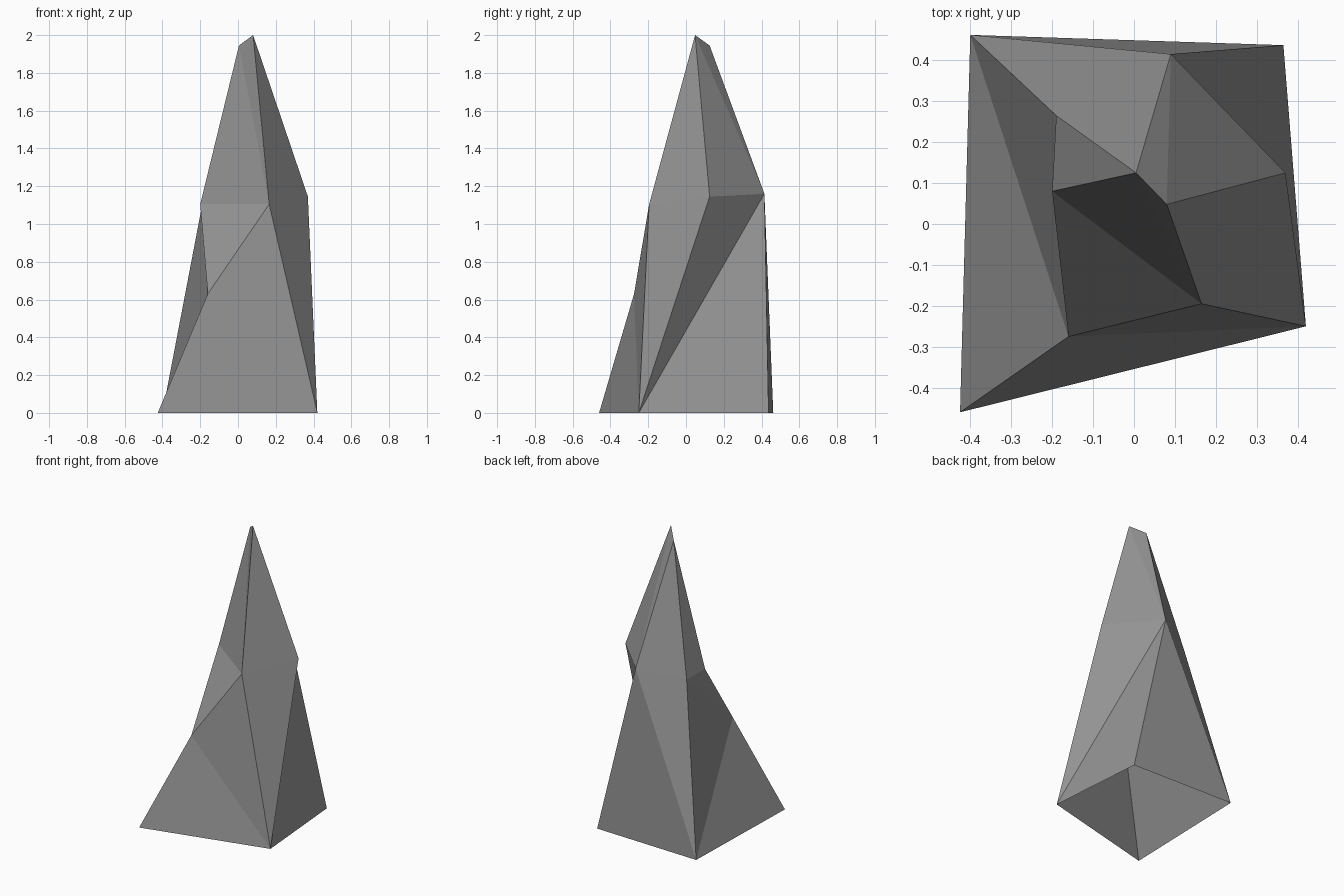
import bpy
import bmesh

default_cube = bpy.data.objects.get("Cube")
if default_cube:
    bpy.data.objects.remove(default_cube, do_unlink=True)


def make_material(name, color):
    material = bpy.data.materials.new(name)
    material.use_nodes = True
    material.diffuse_color = color
    material.node_tree.nodes["Principled BSDF"].inputs["Base Color"].default_value = color
    return material


def make_faceted_object(name, corners, facets, material):
    """Join named corners into flat triangles, with normals facing outward."""
    mesh = bpy.data.meshes.new(name)
    bm = bmesh.new()
    verts = {key: bm.verts.new(position) for key, position in corners.items()}
    for facet in facets:
        bm.faces.new([verts[key] for key in facet.split()])
    bmesh.ops.recalc_face_normals(bm, faces=bm.faces)
    bm.to_mesh(mesh)
    bm.free()
    mesh.materials.append(material)
    obj = bpy.data.objects.new(name, mesh)
    bpy.context.collection.objects.link(obj)
    return obj


corners = {
    # Footprint on the ground
    "foot_fl": (-0.425, -0.46, 0),
    "foot_fr": (0.42, -0.25, 0),
    "foot_br": (0.365, 0.437, 0),
    "foot_bl": (-0.40, 0.462, 0),
    # Uneven shoulder ring
    "ledge": (-0.16, -0.275, 0.63),
    "front": (0.165, -0.195, 1.105),
    "side": (0.37, 0.125, 1.145),
    "back": (0.09, 0.415, 1.16),
    "rear": (-0.19, 0.265, 1.1),
    "flank": (-0.2, 0.08, 1.105),
    # Ridge at the summit
    "peak": (0.08, 0.048, 2),
    "notch": (0.005, 0.125, 1.945),
}

# Lower skirt, open underneath
skirt = [
    "foot_fl ledge foot_bl",
    "foot_bl ledge rear",
    "rear ledge flank",
    "foot_fl foot_fr ledge",
    "ledge foot_fr front",
    "flank ledge front",
    "foot_fr side front",
    "foot_fr back side",
    "foot_fr foot_br back",
    "foot_br foot_bl back",
    "foot_bl rear back",
]

# Upper spire
spire = [
    "flank front notch",
    "front peak notch",
    "front side peak",
    "side back peak",
    "peak back notch",
    "rear notch back",
    "rear flank notch",
]

stone = make_material("stone_grey", (0.3, 0.3, 0.3, 1))
make_faceted_object("rock_spire", corners, skirt + spire, stone)
